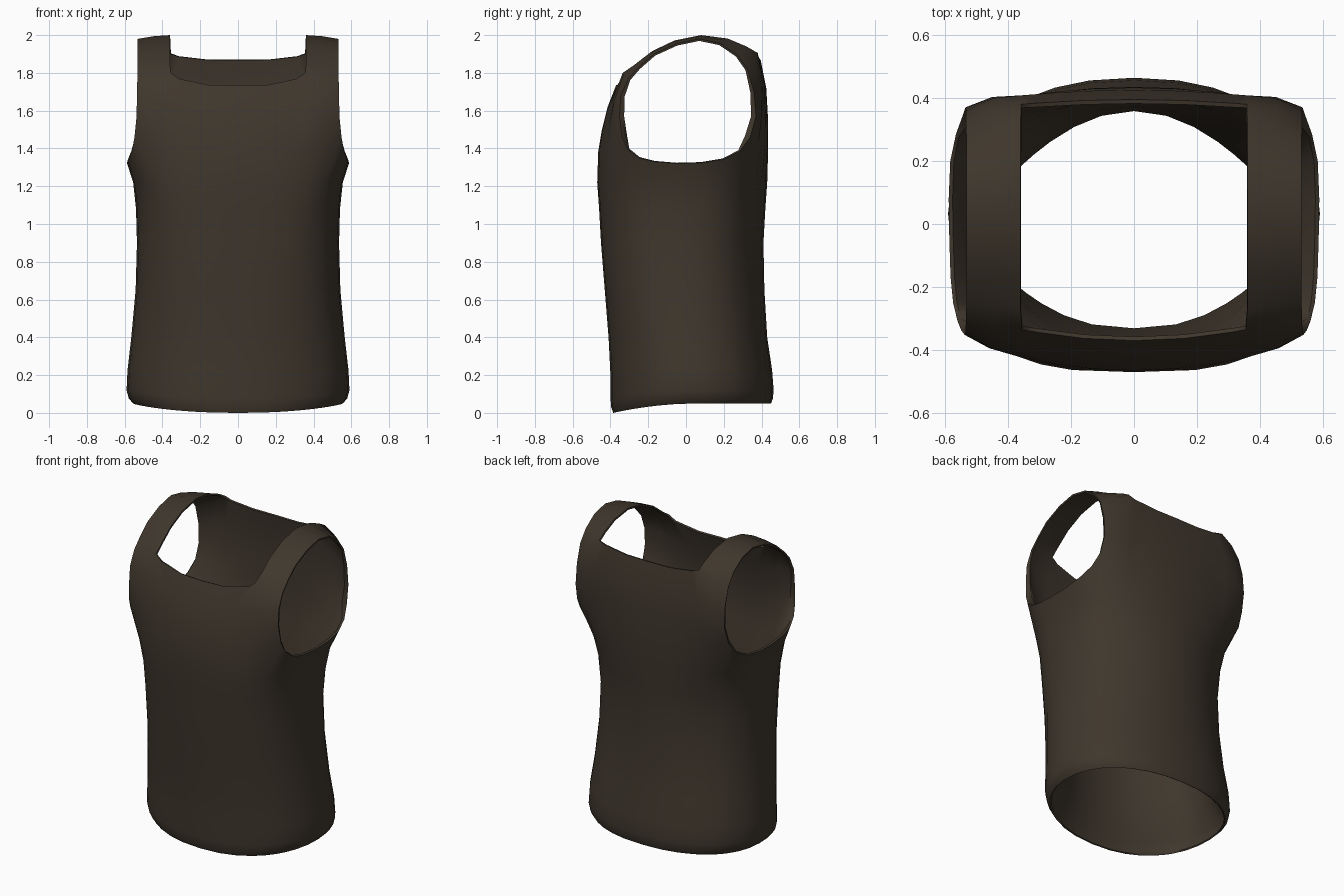
import bpy
from math import sin, cos, radians

if "Cube" in bpy.data.objects:
    bpy.data.objects.remove(bpy.data.objects["Cube"])

# Columns run from front centre (0) to back centre (18) over one half
ANGLES = [0, 12, 23, 34, 43, 52, 58, 68, 79, 90, 101, 112, 122, 128, 137, 146, 157, 168, 180]
LAST = len(ANGLES) - 1

# Torso rings: z, half width, front y, back y, front and back squareness, wall weight
RINGS = [(0.00, .555, -.385, .450, 2.2, 2.2, .1), (0.03, .578, -.396, .460, 2.2, 2.2, .2),
         (0.08, .590, -.400, .464, 2.2, 2.2, .4), (0.20, .585, -.400, .456, 2.2, 2.2, .8),
         (0.40, .565, -.410, .430, 2.3, 2.15, 1), (0.65, .542, -.430, .415, 2.5, 2.05, 1),
         (0.90, .535, -.450, .410, 2.7, 2.0, 1), (1.08, .540, -.460, .420, 2.8, 2.15, .9),
         (1.22, .555, -.470, .430, 3.0, 2.5, .6)]
TOP = len(RINGS)

# Panel rows: centre (y, z), strap inner edge, armhole edge, weight
FRONT = [((-.465, 1.38), (.37, -.42, 1.40), (.548, -.338, 1.46), .3),
         ((-.445, 1.50), (.365, -.41, 1.52), (.537, -.352, 1.57), .25),
         ((-.415, 1.62), (.36, -.385, 1.64), (.535, -.345, 1.68), .2),
         ((-.370, 1.735), (.355, -.335, 1.80), (.533, -.305, 1.77), .12)]
BACK = [((.435, 1.40), (.37, .400, 1.42), (.545, .340, 1.46), .3),
        ((.433, 1.58), (.365, .405, 1.58), (.535, .37, 1.57), .25),
        ((.425, 1.72), (.36, .408, 1.74), (.533, .36, 1.70), .2),
        ((.395, 1.87), (.358, .380, 1.905), (.533, .325, 1.82), .12)]

# Underarm curve and shoulder strap path (inner y, z / outer y, z)
UNDERARM = [(.560, -.308, 1.395), (.574, -.25, 1.35), (.582, -.17, 1.33), (.586, -.05, 1.32),
            (.588, .08, 1.323), (.583, .20, 1.342), (.565, .285, 1.385)]
STRAP = [(-.27, 1.845, -.25, 1.83), (-.18, 1.915, -.17, 1.90), (-.06, 1.972, -.05, 1.955),
         (.08, 2.0, .07, 1.98), (.22, 1.982, .18, 1.957), (.32, 1.94, .27, 1.895)]

verts, weights, faces, idx = [], [], [], {}


def add(key, co, w):
    idx[key] = len(verts)
    verts.append(co)
    weights.append(w)


def panel_row(row, neck):
    """Six points from the centre line out to the armhole edge."""
    (cy, cz), I, O, w = row
    pts = []
    for u in ((0, .45, .88) if neck else (0, .35, .68)):
        pts.append((I[0] * u, cy + (I[1] - cy) * u ** 2, cz + (I[2] - cz) * u ** (5 if neck else 2)))
    mid = [(a + b) / 2 for a, b in zip(I, O)]
    mid[1] *= 1.04
    return pts + [I, tuple(mid), O]


def quad(a, b, c, d):
    faces.append([idx[k] for k in (a, b, c, d)])


# Torso tube
for r, (z, W, yf, yb, nf, nb, w) in enumerate(RINGS):
    cy, b = (yf + yb) / 2, (yb - yf) / 2
    for j, deg in enumerate(ANGLES):
        s, c = sin(radians(deg)), cos(radians(deg))
        n = nf + (nb - nf) * (1 - c) / 2
        x = 0 if j in (0, LAST) else W * abs(s) ** (2 / n)
        y = cy - b * (1 if c > 0 else -1) * abs(c) ** (2 / n)
        t = min(1, max(0, (y + .385) / .45))
        lift = .05 * t * (2 - t) * max(0, 1 - z / .4)
        # thicker at the corners, thinner at the back
        wall = (.72 if c > 0 else .72 - .25 * c * c) + .28 * (2 * s * c) ** 2
        add((r, j), (x, y, z + lift), w * wall)

# Chest and back panels
for k in range(4):
    r = TOP + k
    for j, p in enumerate(panel_row(FRONT[k], k == 3)):
        add((r, j), p, FRONT[k][3])
    for j, p in enumerate(panel_row(BACK[k], k == 3)):
        add((r, LAST - j), p, BACK[k][3])
for j, p in enumerate(UNDERARM):
    add((TOP, 6 + j), p, .12)

for r in range(TOP + 3):
    for j in range(LAST):
        if r < TOP or j < 5 or j >= LAST - 5:
            quad((r, j), (r, j + 1), (r + 1, j + 1), (r + 1, j))

# Shoulder strap joins the front and back panels
end = TOP + 3
path = [[(end, 3), (end, 4), (end, 5)]]
for k, (yi, zi, yo, zo) in enumerate(STRAP):
    keys = [("s", k, m) for m in range(3)]
    add(keys[0], (.36, yi, zi), .1)
    add(keys[1], (.447, (yi + yo) / 2, (zi + zo) / 2 + .004), .15)
    add(keys[2], (.532, yo, zo), .1)
    path.append(keys)
path.append([(end, LAST - 3), (end, LAST - 4), (end, LAST - 5)])
for a, b in zip(path, path[1:]):
    for m in range(2):
        quad(a[m], a[m + 1], b[m + 1], b[m])

mesh = bpy.data.meshes.new("tank_top")
mesh.from_pydata(verts, [], faces)
obj = bpy.data.objects.new("tank_top", mesh)
bpy.context.collection.objects.link(obj)

# Mirror to the other half, then give the cloth an inner layer
group = obj.vertex_groups.new(name="wall")
for i, w in enumerate(weights):
    group.add([i], w, 'REPLACE')
mirror = obj.modifiers.new("mirror", 'MIRROR')
mirror.merge_threshold = .001
wall = obj.modifiers.new("wall", 'SOLIDIFY')
wall.thickness = .11
wall.offset = -1
wall.vertex_group = "wall"

bpy.context.view_layer.objects.active = obj
obj.select_set(True)
for name in ("mirror", "wall"):
    bpy.ops.object.modifier_apply(modifier=name)
bpy.ops.object.shade_smooth_by_angle(angle=radians(70))

# Dark brown cloth
mat = bpy.data.materials.new("dark_cloth")
mat.diffuse_color = (.05, .038, .026, 1)
mat.use_nodes = True
mat.node_tree.nodes["Principled BSDF"].inputs["Base Color"].default_value = mat.diffuse_color
obj.data.materials.append(mat)
